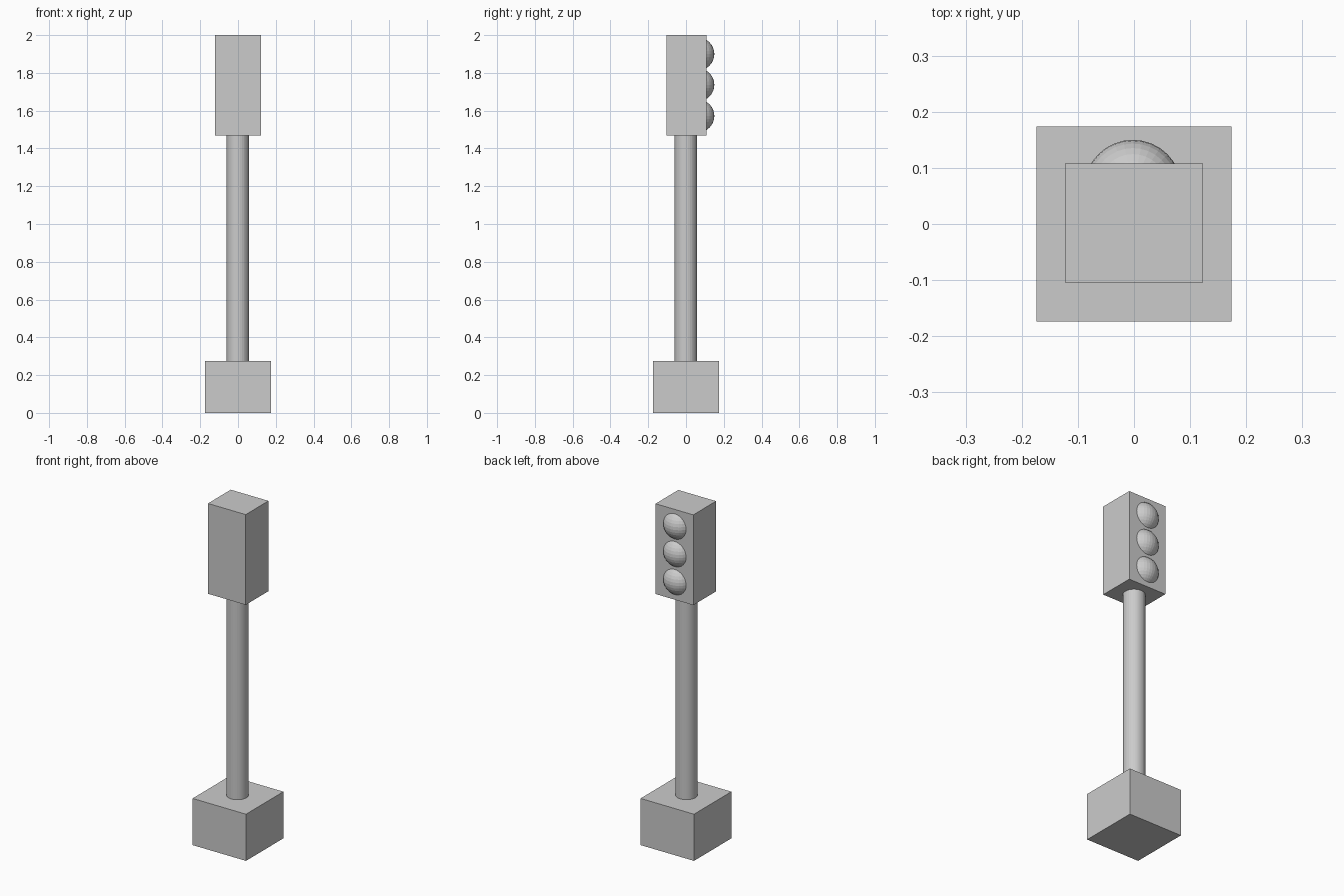
import bpy
import math

if "Cube" in bpy.data.objects:
    bpy.data.objects.remove(bpy.data.objects["Cube"])

grey = bpy.data.materials.new("light_grey")
grey.diffuse_color = (0.6, 0.6, 0.6, 1.0)
grey.use_nodes = True
grey.node_tree.nodes["Principled BSDF"].inputs["Base Color"].default_value = grey.diffuse_color


def finish(name):
    ob = bpy.context.object
    ob.name = name
    ob.data.materials.append(grey)
    return ob


def box(name, size, centre):
    bpy.ops.mesh.primitive_cube_add(size=1, location=centre)
    ob = finish(name)
    ob.scale = size
    bpy.ops.object.transform_apply(location=False, rotation=False, scale=True)
    return ob


BASE_TOP, HEAD_BOTTOM, TOP = 0.275, 1.468, 2.0

# Square foot block
box("base", (0.348, 0.348, BASE_TOP), (0, 0, BASE_TOP / 2))

# Round post, ends set slightly into the blocks
bpy.ops.mesh.primitive_cylinder_add(
    vertices=32, radius=0.059, depth=HEAD_BOTTOM - BASE_TOP + 0.02,
    location=(-0.002, -0.002, (HEAD_BOTTOM + BASE_TOP) / 2))
finish("post")

# Signal housing
box("housing", (0.246, 0.212, TOP - HEAD_BOTTOM),
    (0, 0.002, (TOP + HEAD_BOTTOM) / 2))

# Three domed lamps bulging from the back (+y) face
for name, z in (("top_lamp", 1.90), ("middle_lamp", 1.737), ("bottom_lamp", 1.572)):
    bpy.ops.mesh.primitive_uv_sphere_add(
        segments=32, ring_count=16, radius=0.087, location=(-0.002, 0.063, z))
    finish(name)
